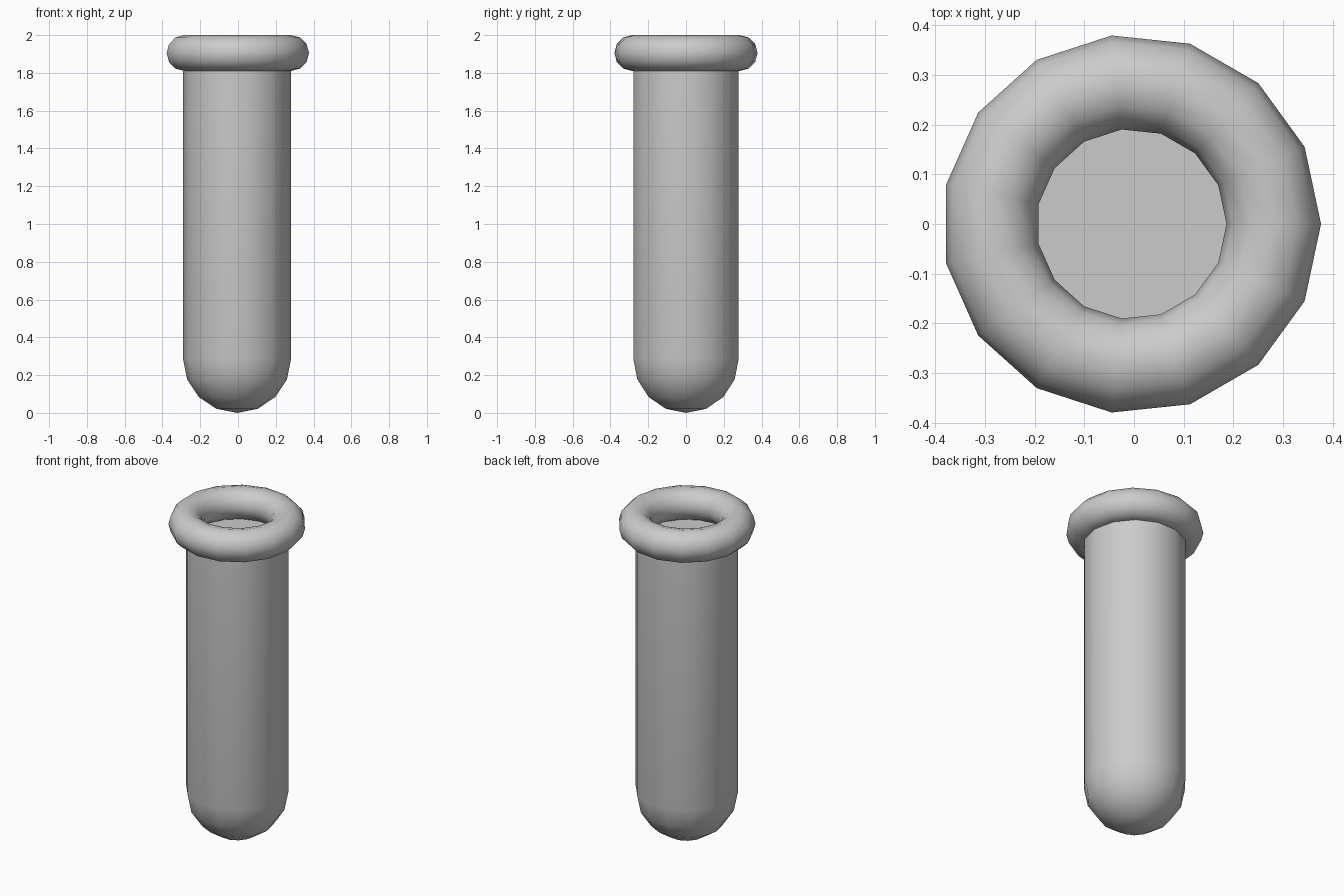
import bpy, bmesh, math

if "Cube" in bpy.data.objects:
    bpy.data.objects.remove(bpy.data.objects["Cube"])

CX = -0.005           # small shift so the odd-sided rim is centred by its bounds
R = 0.286             # tube radius
RIM = 0.095           # rim thickness radius
TOP = 1.81            # top of the closed tube
SIDES = 14


def finish(name, bm):
    bmesh.ops.recalc_face_normals(bm, faces=bm.faces)
    me = bpy.data.meshes.new(name)
    bm.to_mesh(me)
    bm.free()
    ob = bpy.data.objects.new(name, me)
    ob.location.x = CX
    bpy.context.collection.objects.link(ob)
    bpy.ops.object.select_all(action='DESELECT')
    ob.select_set(True)
    bpy.context.view_layer.objects.active = ob
    bpy.ops.object.shade_smooth_by_angle(angle=math.radians(50))
    return ob


def ring(bm, r, z):
    return [bm.verts.new((r * math.cos(i * math.tau / SIDES),
                          r * math.sin(i * math.tau / SIDES), z))
            for i in range(SIDES)]


# Tube: rounded bottom, straight wall, flat cap just under the rim
bm = bmesh.new()
tip = bm.verts.new((0, 0, 0))
angles = [math.radians(22.5 * k) for k in range(1, 5)]
rings = [ring(bm, R * math.sin(a), R * (1 - math.cos(a))) for a in angles]
rings.append(ring(bm, R, TOP))
for i in range(SIDES):
    j = (i + 1) % SIDES
    bm.faces.new((tip, rings[0][j], rings[0][i]))
    for low, high in zip(rings, rings[1:]):
        bm.faces.new((low[i], low[j], high[j], high[i]))
bm.faces.new(rings[-1])
finish("tube", bm)

# Rim: low-poly torus with 15 sides
bpy.ops.mesh.primitive_torus_add(major_segments=15, minor_segments=12,
                                 major_radius=R, minor_radius=RIM,
                                 location=(CX, 0, 2 - RIM))
rim = bpy.context.object
rim.name = "rim"
bpy.ops.object.shade_smooth_by_angle(angle=math.radians(50))
